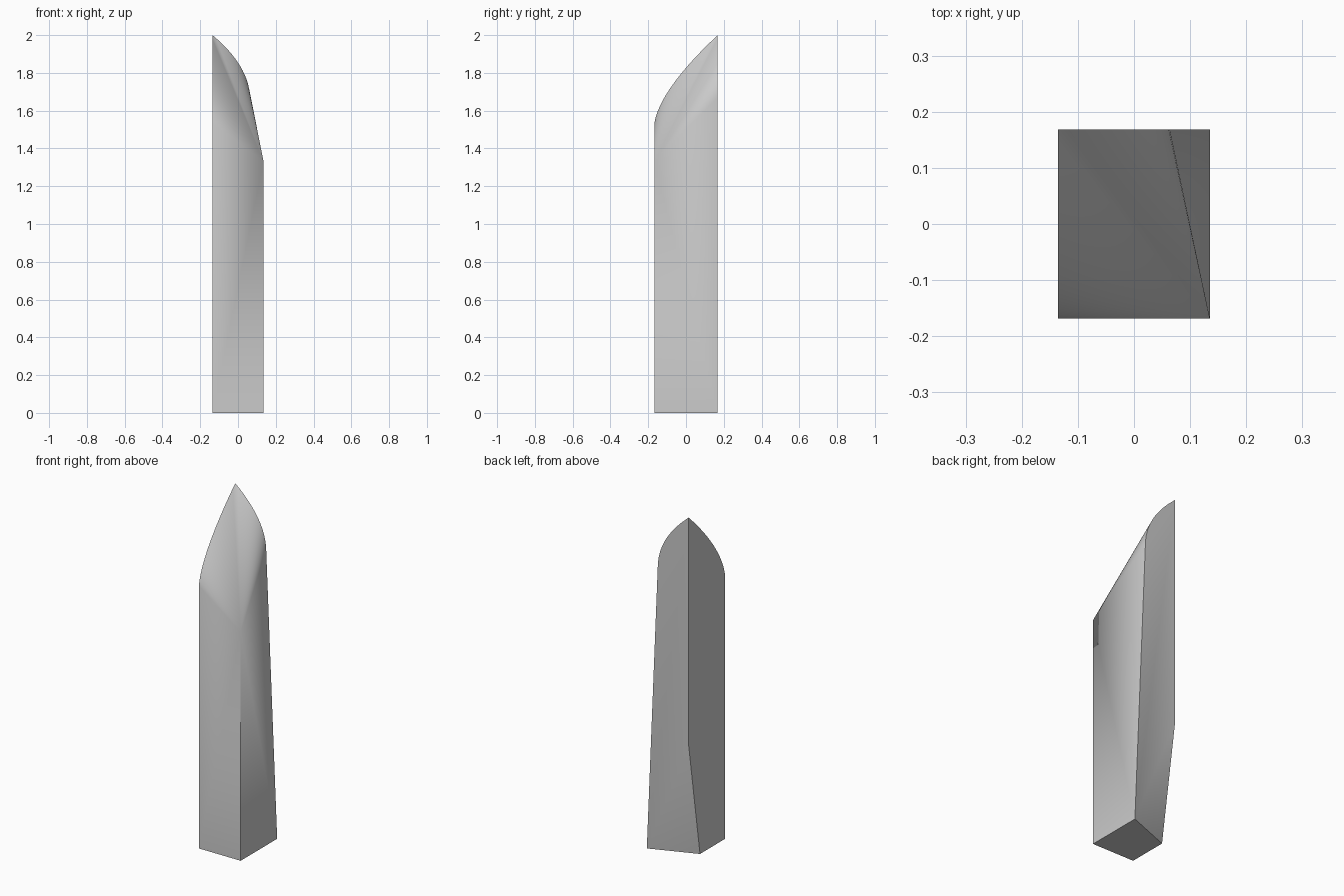
import bpy
import bmesh
import math
from mathutils import Vector
from mathutils.geometry import interpolate_bezier

cube = bpy.data.objects.get("Cube")
if cube:
    bpy.data.objects.remove(cube, do_unlink=True)

W, D = 0.135, 0.168      # half width and half depth
STEPS = 17               # points along each curved edge

# Flat grey material
grey = bpy.data.materials.new("plain_grey")
grey.use_nodes = True
colour = (0.6, 0.6, 0.6, 1)
grey.diffuse_color = colour
grey.node_tree.nodes["Principled BSDF"].inputs["Base Color"].default_value = colour

bm = bmesh.new()


def vert(x, y, z):
    return bm.verts.new((x, y, z))


def curve(start, handle_a, handle_b, end):
    """Inner points of a curved edge."""
    pts = interpolate_bezier(Vector(start), Vector(handle_a),
                             Vector(handle_b), Vector(end), STEPS)
    return [bm.verts.new(p) for p in pts[1:-1]]


# Base corners, with the back right one pulled forward
front_right = vert(-W, -D, 0)
front_left = vert(W, -D, 0)
back_left = vert(W, D, 0)
back_right = vert(-W, D - 0.104, 0)
chamfer_top = vert(-W, D, 0.67)

# Upper corners
tip = vert(-W, D, 2)
low_corner = vert(W, -D, 1.333)
side_end = vert(-W, -D, 1.53)
back_end = vert(0.064, D, 1.67)

# Curved edges running down from the tip
side_curve = curve(tip.co, (-W, 0.05, 1.89), (-W, -0.145, 1.69), side_end.co)
back_curve = curve(tip.co, (-0.04, D, 1.92), (0.058, D, 1.81), back_end.co)

# Flat sides, base and lower back chamfer
bm.faces.new((front_right, front_left, low_corner, side_end))
bm.faces.new((front_right, back_right, back_left, front_left))
bm.faces.new((front_left, back_left, low_corner))
bm.faces.new((back_right, chamfer_top, back_left))
bm.faces.new([front_right, back_right, chamfer_top, tip] + side_curve + [side_end])
bm.faces.new([chamfer_top, back_left, back_end] + back_curve[::-1] + [tip])

# Curved slope fanning out from the low corner
rim = [side_end] + side_curve[::-1] + [tip] + back_curve + [back_end, back_left]
for a, b in zip(rim, rim[1:]):
    bm.faces.new((low_corner, a, b))

bmesh.ops.recalc_face_normals(bm, faces=bm.faces)
mesh = bpy.data.meshes.new("pointed_post")
bm.to_mesh(mesh)
bm.free()
mesh.materials.append(grey)

post = bpy.data.objects.new("pointed_post", mesh)
bpy.context.collection.objects.link(post)
bpy.ops.object.select_all(action='DESELECT')
post.select_set(True)
bpy.context.view_layer.objects.active = post
bpy.ops.object.shade_smooth_by_angle(angle=math.radians(30))
